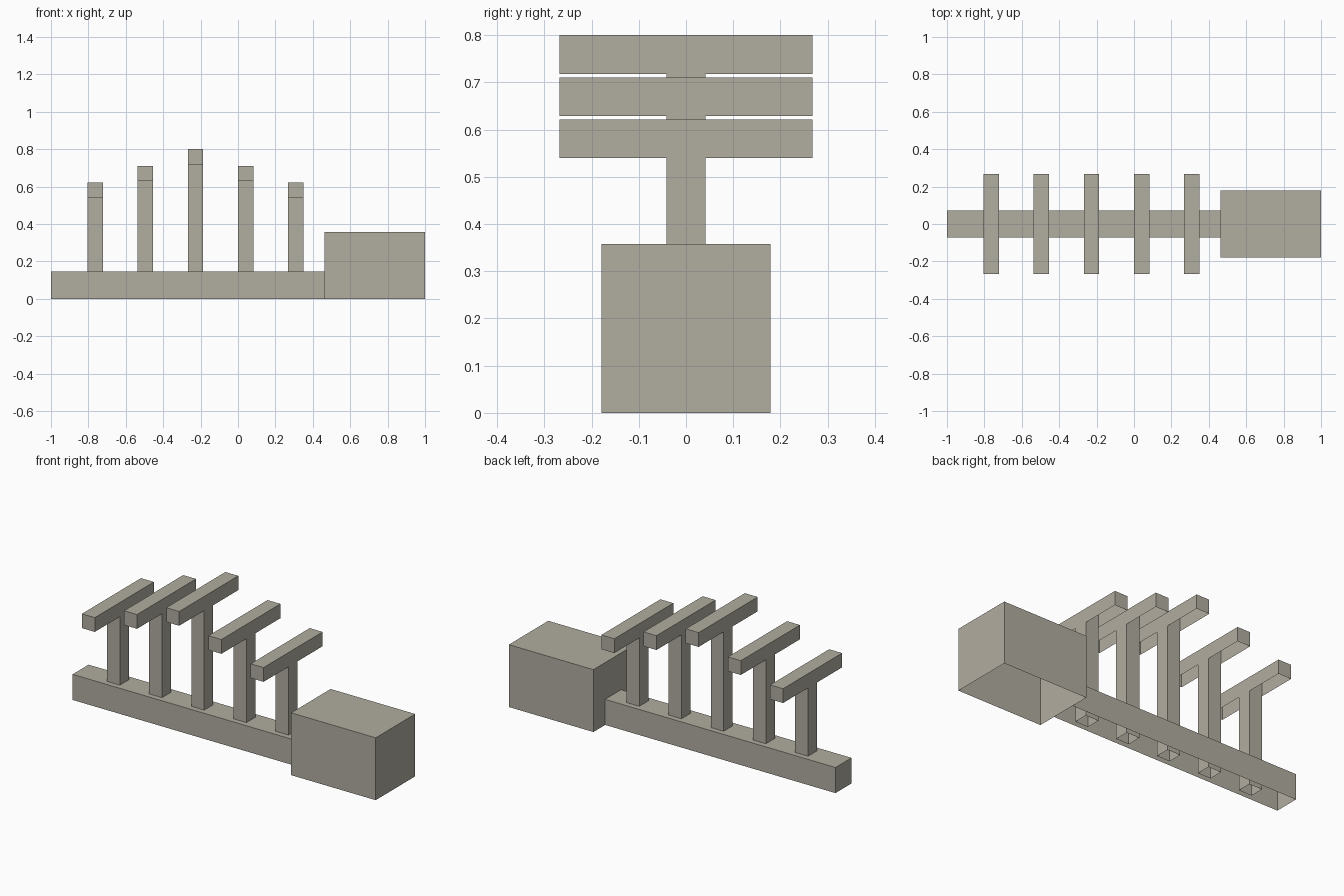
import bpy
import bmesh

if "Cube" in bpy.data.objects:
    bpy.data.objects.remove(bpy.data.objects["Cube"])

stone = bpy.data.materials.new("warm_grey")
stone.diffuse_color = (0.44, 0.418, 0.352, 1.0)
stone.use_nodes = True
stone.node_tree.nodes["Principled BSDF"].inputs["Base Color"].default_value = stone.diffuse_color


def shell_box(name, x0, x1, half_y, z0, z1, top=True):
    """Box shell with an open underside (and optionally an open top)."""
    bm = bmesh.new()
    bmesh.ops.create_cube(bm, size=1.0)
    for v in bm.verts:
        v.co.x = x1 if v.co.x > 0 else x0
        v.co.y = half_y if v.co.y > 0 else -half_y
        v.co.z = z1 if v.co.z > 0 else z0
    bm.normal_update()
    open_faces = [f for f in bm.faces
                  if f.normal.z < -0.5 or (f.normal.z > 0.5 and not top)]
    bmesh.ops.delete(bm, geom=open_faces, context='FACES_ONLY')
    mesh = bpy.data.meshes.new(name)
    bm.to_mesh(mesh)
    bm.free()
    mesh.materials.append(stone)
    obj = bpy.data.objects.new(name, mesh)
    bpy.context.collection.objects.link(obj)
    return obj


# Long base beam and the end block
shell_box("base_beam", -1.0, 0.463, 0.0725, 0.0, 0.147)
shell_box("end_block", 0.463, 1.0, 0.179, 0.0, 0.358)

# Row of T-shaped supports, tallest in the middle
half = 0.041
for i in range(5):
    x = -0.227 + (i - 2) * 0.268
    top_z = 0.80 - abs(i - 2) * 0.0893
    shell_box(f"post_{i + 1}", x - half, x + half, half, 0.0, top_z, top=False)
    shell_box(f"crossbar_{i + 1}", x - half, x + half, 0.268,
              top_z - 2 * half, top_z)
